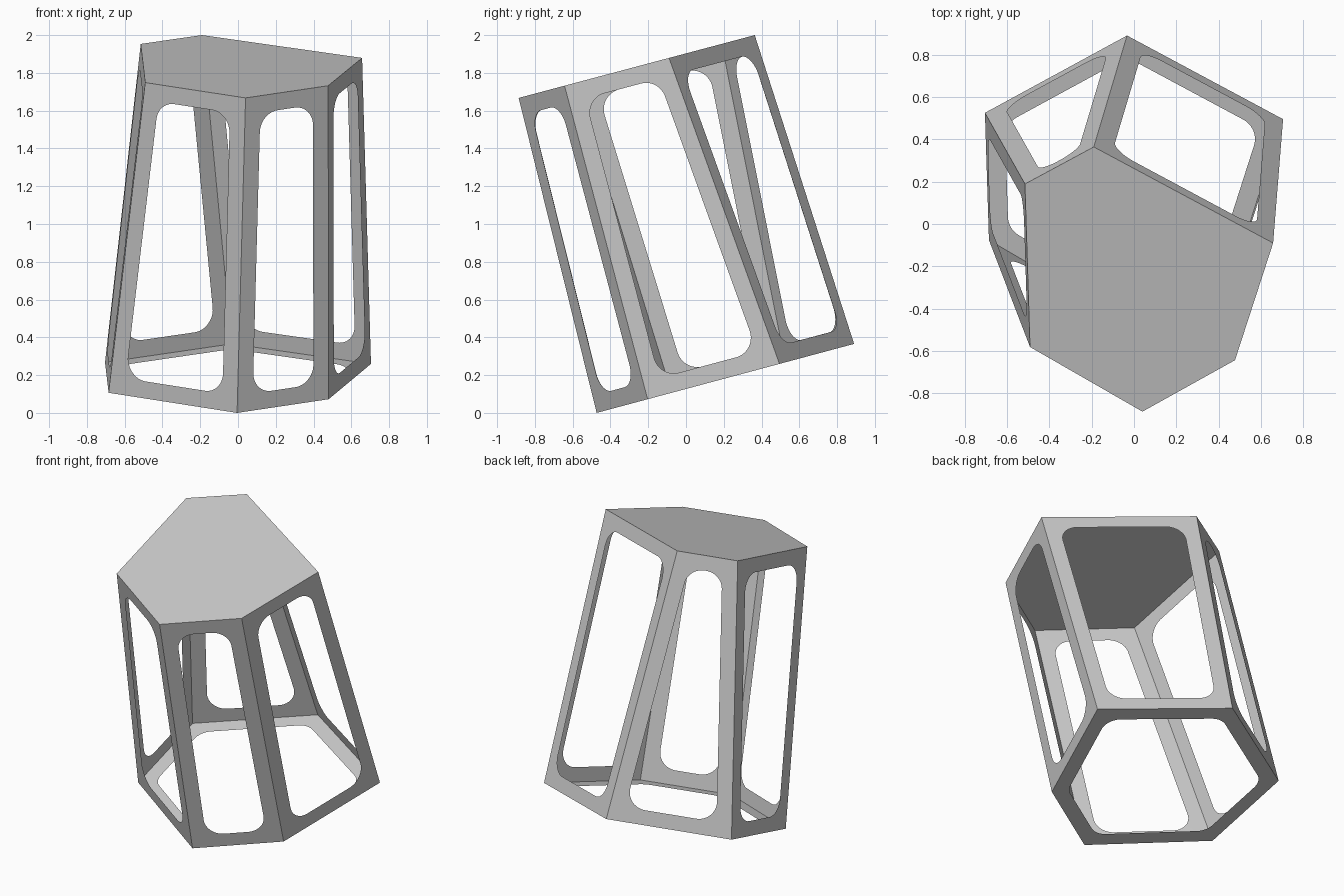
import bpy
import math
from mathutils import Vector

if "Cube" in bpy.data.objects:
    bpy.data.objects.remove(bpy.data.objects["Cube"], do_unlink=True)

MARGIN = 0.093   # width of the frame around each opening
RADIUS = 0.11    # rounding of the opening corners
STEPS = 12       # segments per rounded corner

grey = bpy.data.materials.new("plain grey")
grey.use_nodes = True
grey.diffuse_color = (0.6, 0.6, 0.6, 1)
grey.node_tree.nodes["Principled BSDF"].inputs["Base Color"].default_value = (0.6, 0.6, 0.6, 1)


def add_part(name, verts, faces):
    mesh = bpy.data.meshes.new(name)
    mesh.from_pydata(verts, [], faces)
    mesh.materials.append(grey)
    part = bpy.data.objects.new(name, mesh)
    bpy.context.collection.objects.link(part)


def rounded_corner(corner, before, after):
    """Points of the filleted opening corner belonging to one outer corner."""
    a = (before - corner).normalized()
    b = (after - corner).normalized()
    angle = a.angle(b)
    inner = corner + (a + b) * MARGIN / math.sin(angle)
    tangent = RADIUS / math.tan(angle / 2)
    centre = inner + (a + b).normalized() * RADIUS / math.sin(angle / 2)
    start = (inner + a * tangent - centre).normalized()
    end = (inner + b * tangent - centre).normalized()
    return [centre + start.slerp(end, k / STEPS) * RADIUS for k in range(STEPS + 1)]


def add_frame(name, outline):
    """Flat panel with a rounded opening, one face per side of the outline."""
    n = len(outline)
    verts = list(outline)
    arcs = []
    for i, corner in enumerate(outline):
        points = rounded_corner(corner, outline[i - 1], outline[(i + 1) % n])
        arcs.append(list(range(len(verts), len(verts) + len(points))))
        verts += points
    half = STEPS // 2
    faces = []
    for i in range(n):
        j = (i + 1) % n
        faces.append([i, j] + arcs[j][half::-1] + arcs[i][:half - 1:-1])
    add_part(name, verts, faces)


# Tilted six-sided outlines of the base and the top
base_xy = [(-0.033, 0.89), (0.704, 0.495), (0.48, -0.203),
           (-0.005, -0.473), (-0.685, -0.076), (-0.704, 0.525)]
top_xy = [(-0.19, 0.364), (0.657, -0.09), (0.477, -0.643),
          (0.04, -0.886), (-0.491, -0.581), (-0.515, 0.189)]
base = [Vector((x, y, 0.268 * (y + 0.473))) for x, y in base_xy]
top = [Vector((x, y, 2 + 0.266 * (y - 0.364))) for x, y in top_xy]

# Closed top and open base ring
add_part("top_plate", top[::-1], [list(range(6))])
add_frame("base_ring", base)

# Side frames
sides = ["back_left", "left", "front_left", "front_right", "right", "back_right"]
for i, side in enumerate(sides):
    j = (i + 1) % 6
    add_frame(side + "_frame", [base[j], base[i], top[i], top[j]])
